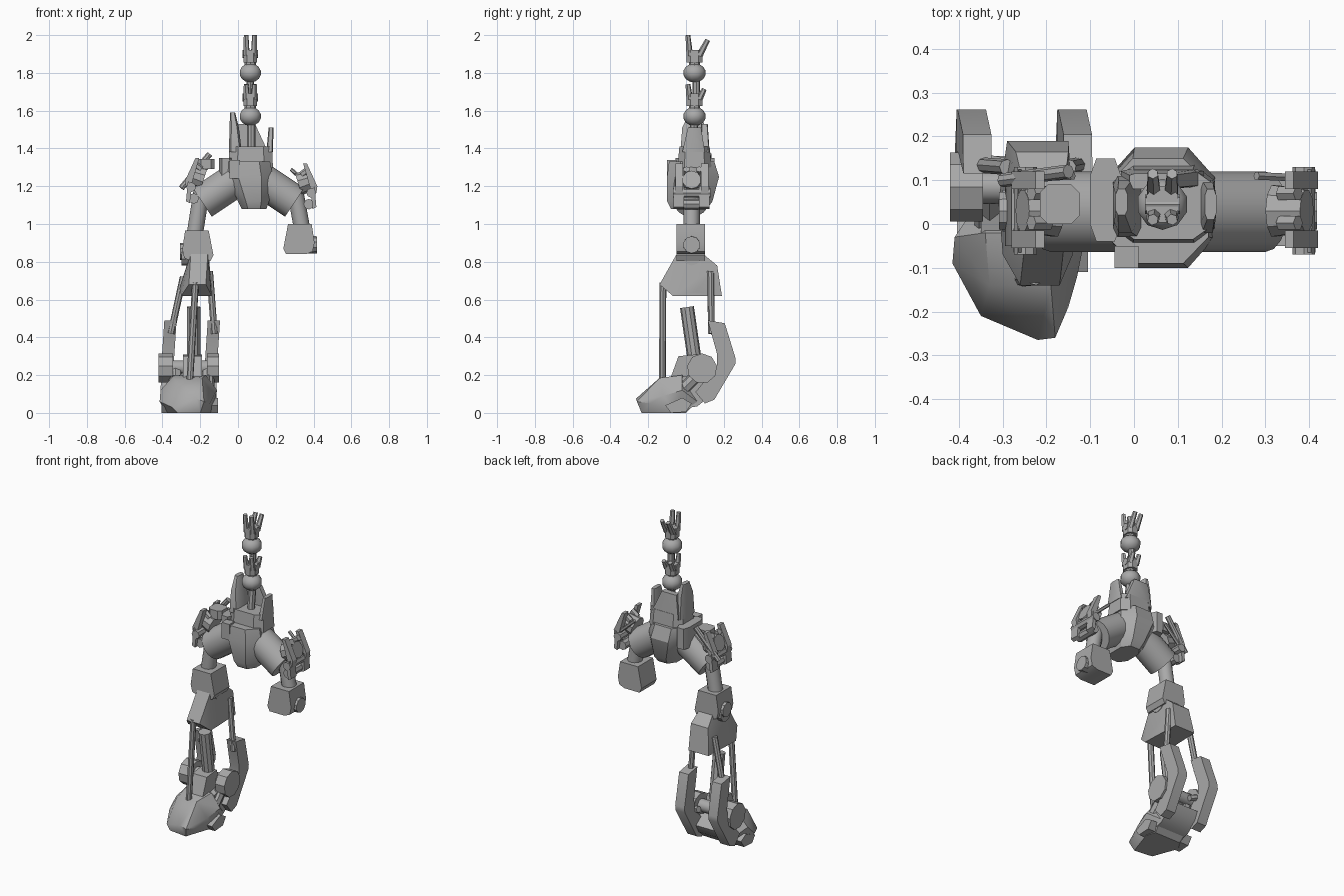
import bpy, bmesh, math
from mathutils import Vector

if "Cube" in bpy.data.objects:
    bpy.data.objects.remove(bpy.data.objects["Cube"])

grey = bpy.data.materials.new("steel grey")
grey.diffuse_color = (0.4, 0.4, 0.4, 1)
grey.use_nodes = True
grey.node_tree.nodes["Principled BSDF"].inputs["Base Color"].default_value = grey.diffuse_color
MID = 0.055  # plane of symmetry of the hips


def finish(name, bm):
    bmesh.ops.recalc_face_normals(bm, faces=bm.faces)
    me = bpy.data.meshes.new(name)
    bm.to_mesh(me)
    bm.free()
    me.materials.append(grey)
    ob = bpy.data.objects.new(name, me)
    bpy.context.collection.objects.link(ob)
    bpy.ops.object.select_all(action='DESELECT')
    ob.select_set(True)
    bpy.context.view_layer.objects.active = ob
    bpy.ops.object.shade_smooth_by_angle(angle=math.radians(32))
    return ob


def hull(name, pts):
    bm = bmesh.new()
    for p in pts:
        bm.verts.new(p)
    r = bmesh.ops.convex_hull(bm, input=bm.verts)
    junk = [v for v in bm.verts if not v.link_faces]
    bmesh.ops.delete(bm, geom=junk, context='VERTS')
    bmesh.ops.dissolve_limit(bm, angle_limit=0.02, verts=bm.verts, edges=bm.edges)
    return finish(name, bm)


def ring(x0, x1, y0, y1, z, c=0.3):
    """Chamfered rectangle at height z."""
    a, b = (x1 - x0) * c, (y1 - y0) * c
    return [(x0 + a, y0, z), (x1 - a, y0, z), (x1, y0 + b, z), (x1, y1 - b, z),
            (x1 - a, y1, z), (x0 + a, y1, z), (x0, y1 - b, z), (x0, y0 + b, z)]


def box(name, x0, x1, y0, y1, z0, z1, c=0.0):
    return hull(name, ring(x0, x1, y0, y1, z0, c) + ring(x0, x1, y0, y1, z1, c))


def prism(name, prof, a, b, axis='x'):
    """Profile in (y, z) swept along x, or in (x, z) swept along y."""
    bm = bmesh.new()
    put = (lambda p, t: (t, p[0], p[1])) if axis == 'x' else (lambda p, t: (p[0], t, p[1]))
    lo = [bm.verts.new(put(p, a)) for p in prof]
    hi = [bm.verts.new(put(p, b)) for p in prof]
    bm.faces.new(lo)
    bm.faces.new(hi)
    for i in range(len(prof)):
        j = (i + 1) % len(prof)
        bm.faces.new((lo[i], lo[j], hi[j], hi[i]))
    return finish(name, bm)


def tube(name, p, q, r, r2=None, n=12):
    p, q = Vector(p), Vector(q)
    bm = bmesh.new()
    bmesh.ops.create_cone(bm, cap_ends=True, segments=n, radius1=r,
                          radius2=r if r2 is None else r2, depth=(q - p).length)
    m = (q - p).to_track_quat('Z', 'Y').to_matrix().to_4x4()
    m.translation = (p + q) / 2
    bm.transform(m)
    return finish(name, bm)


def ball(name, c, r, sz=1.0):
    bm = bmesh.new()
    bmesh.ops.create_uvsphere(bm, u_segments=10, v_segments=7, radius=r)
    for v in bm.verts:
        v.co = Vector((v.co.x, v.co.y, v.co.z * sz)) + Vector(c)
    return finish(name, bm)


# Spine: joint balls and forked vertebrae
SX, SY = 0.065, 0.045
for i, z in enumerate((1.57, 1.80)):
    ball(f"spine_ball_{i}", (SX, SY, z), 0.06, 0.85)
    tube(f"spine_neck_{i}", (SX, SY, z + 0.03), (SX, SY, z + 0.09), 0.03, n=8)
    box(f"vertebra_{i}", SX - .036, SX + .036, SY - .042, SY + .042, z + .055, z + .12, .25)
    h = 0.20 if i else 0.17
    for j, (s, lean) in enumerate(((-1, .035), (1, .07 if i else .052))):
        for k in (-1, 1):
            tube(f"vertebra_prong_{i}{j}{k}", (SX + k * .02, SY + s * .025, z + .09),
                 (SX + k * .022, SY + s * lean, z + h - (.025 if s > 0 else 0)), .018, .013, 6)
    tube(f"vertebra_pin_{i}", (SX - .04, SY, z + .10), (SX + .04, SY, z + .10), .022, n=8)
tube("spine_link", (SX, SY + .01, 1.66), (SX, SY + .01, 1.76), .02, n=8)
tube("spine_root", (SX + .005, SY - .02, 1.36), (SX + .005, SY, 1.54), .022, n=8)

# Pelvis
hull("pelvis", ring(-.06, .17, -.09, .15, 1.33, .25) + ring(-.06, .185, -.1, .175, 1.25, .25)
     + ring(.0, .165, -.1, .14, 1.12, .25) + ring(.02, .15, -.08, .11, 1.08, .25))
box("pelvis_shoulder", -.10, -.03, -.04, .15, 1.22, 1.35, .2)
box("pelvis_lug", -.045, .01, -.1, -.05, 1.24, 1.34)
hull("collar", ring(-.05, .185, -.045, .135, 1.30, .2) + ring(-.045, .18, -.035, .125, 1.41, .2))
hull("collar_back", ring(-.03, .16, .085, .125, 1.38, .1) + ring(-.01, .09, .08, .115, 1.53, .1))
hull("collar_post_left", ring(-.048, .02, -.03, .11, 1.38, .15) + ring(-.045, .005, -.02, .10, 1.51, .2)
     + ring(-.042, -.015, .02, .08, 1.59, .2))
hull("collar_post_right", ring(.15, .185, -.02, .10, 1.38, .15) + ring(.162, .188, .01, .08, 1.51, .2))

# Hips, thighs and knees, mirrored; the left joint sits slightly inward and higher
for side, name, dx, dz, kz in ((1, "right", 0, 0, 0), (-1, "left", -.03, .03, -.035)):
    def P(x, y, z):
        return (MID + side * (x - MID), y, z)

    def H(x, y, z):
        return P(x + dx, y, z + dz)
    tube(f"hip_arm_{name}", P(.09, .028, 1.255), P(.30, .028, 1.115), .092, n=16)
    tube(f"thigh_{name}", P(.30, .03, 1.19), P(.342, .03, .96 + kz), .043)
    tube(f"hip_hub_{name}", H(.32, .03, 1.21), H(.395, .03, 1.235), .062, .05, 10)
    tube(f"hip_axle_{name}", H(.388, -.07, 1.165), H(.388, .13, 1.165), .026, n=8)
    tube(f"hip_lower_axle_{name}", H(.375, -.045, 1.105), H(.375, .10, 1.105), .028, n=8)
    for j, y in enumerate((-.035, .10)):
        hull(f"hip_plate_{name}_{j}", [H(x, y + e, z) for e in (-.02, .02) for x, z in
             ((.345, 1.32), (.365, 1.32), (.42, 1.20), (.415, 1.165), (.39, 1.165))])
        tube(f"hip_bolt_{name}_{j}", H(.335, y * .5 + .02, 1.26), H(.375, y * .5 + .02, 1.29), .018, n=6)
        hull(f"hip_fin_{name}_{j}", [H(x, y + e, z) for e in (-.03, .025) for x, z in
             ((.385, 1.17), (.405, 1.2), (.415, 1.09), (.395, 1.08))])
    tube(f"hip_rod_{name}", H(.28, .11, 1.29), H(.39, .105, 1.19), .010, n=6)
    prism(f"knee_{name}", [P(x, 0, z + kz)[::2] for x, z in
          ((.265, 1.0), (.39, 1.0), (.405, .90), (.395, .855), (.36, .84), (.255, .84), (.24, .87))],
          -.05, .10, 'y')
    tube(f"knee_pin_{name}", P(.27, .03, .89 + kz), P(.418, .03, .89 + kz), .05, .045, 10)
tube("left_hip_strut", (-.30, .10, 1.19), (-.15, .12, 1.37), .016, n=8)
box("left_hip_cap", -.215, -.125, .0, .09, 1.29, 1.345, .2)

# Shin housing
hull("shin", [(x, y, z) for y, z, a, b in ((-.05, .84, -.25, -.16), (.08, .85, -.25, -.16),
     (.165, .78, -.27, -.15), (.19, .62, -.29, -.15), (-.07, .62, -.30, -.14),
     (-.14, .68, -.26, -.17)) for x in (a, b)] + [(-.31, .05, .66), (-.14, .05, .64)])
tube("shin_joint", (-.30, .03, .83), (-.15, .03, .83), .05, n=10)

# Rods and piston between shin and foot
tube("front_rod", (-.225, -.122, .69), (-.255, -.125, .17), .018, n=8)
tube("piston", (-.235, .005, .56), (-.235, .05, .25), .037, n=10)
tube("left_rear_rod", (-.29, .13, .72), (-.355, .135, .42), .018, n=8)
tube("right_rear_rod", (-.15, .13, .75), (-.125, .135, .42), .018, n=8)

# Bent calf arms
ARM = [(.115, .49), (.205, .475), (.262, .29), (.262, .26), (.15, .07), (.10, .05),
       (.05, .11), (.165, .25), (.165, .31)]
for name, top, low in (("left", (-.39, -.325), (-.41, -.34)), ("right", (-.16, -.095), (-.18, -.11))):
    ob = prism(f"calf_arm_{name}", ARM, *top)
    for v in ob.data.vertices:  # shift outward or inward toward the lower end
        t = max(0, min(1, (.49 - v.co.z) / .3))
        v.co.x += t * (low[0] - top[0])

# Ankle
for name, a, b in (("left", -.42, -.345), ("right", -.165, -.10)):
    tube(f"ankle_hub_{name}", (a, .085, .235), (b, .085, .235), .08, n=9)
tube("ankle_axle", (-.38, .085, .24), (-.13, .085, .24), .038)
hull("ankle_wedge", [(x, y, z) for x in (-.29, -.19) for y, z in
     ((-.04, .30), (.06, .31), (.09, .20), (.0, .14), (-.08, .19))])
tube("ankle_brace", (-.25, .06, .25), (-.25, -.08, .12), .04, n=10)
for j, x in enumerate((-.33, -.16)):
    tube(f"ankle_rear_bolt_{j}", (x - .03, .145, .24), (x + .03, .135, .22), .02, n=6)
    tube(f"ankle_side_link_{j}", (x, .08, .22), (x, -.02, .12), .035, n=8)

# Foot: sole, heel and toe
hull("foot", [(-.35, -.21, .03), (-.22, -.265, .075), (-.18, -.26, .06), (-.32, -.22, .0),
     (-.20, -.235, .0), (-.15, -.19, .05), (-.33, -.14, .17), (-.19, -.14, .185),
     (-.415, -.09, .06), (-.41, -.03, .12), (-.38, -.06, .0), (-.13, -.12, .09),
     (-.14, -.06, .0), (-.11, -.02, .12), (-.34, -.02, .2), (-.17, -.02, .2),
     (-.34, .0, .0), (-.16, .0, .0), (-.35, .06, .06), (-.15, .06, .06)])
hull("heel", [(x, y, z) for x in (-.35, -.15) for y, z in
     ((-.02, .02), (.06, .035), (.13, .09), (.155, .14), (.06, .21), (-.02, .19))])
for j, (a, b) in enumerate(((-.405, -.33), (-.175, -.105))):
    hull(f"foot_pad_{j}", [(x, y, z) for x in (a, b) for y, z in
         ((-.11, .04), (-.08, .0), (.0, .005), (.03, .05), (-.02, .08))])
